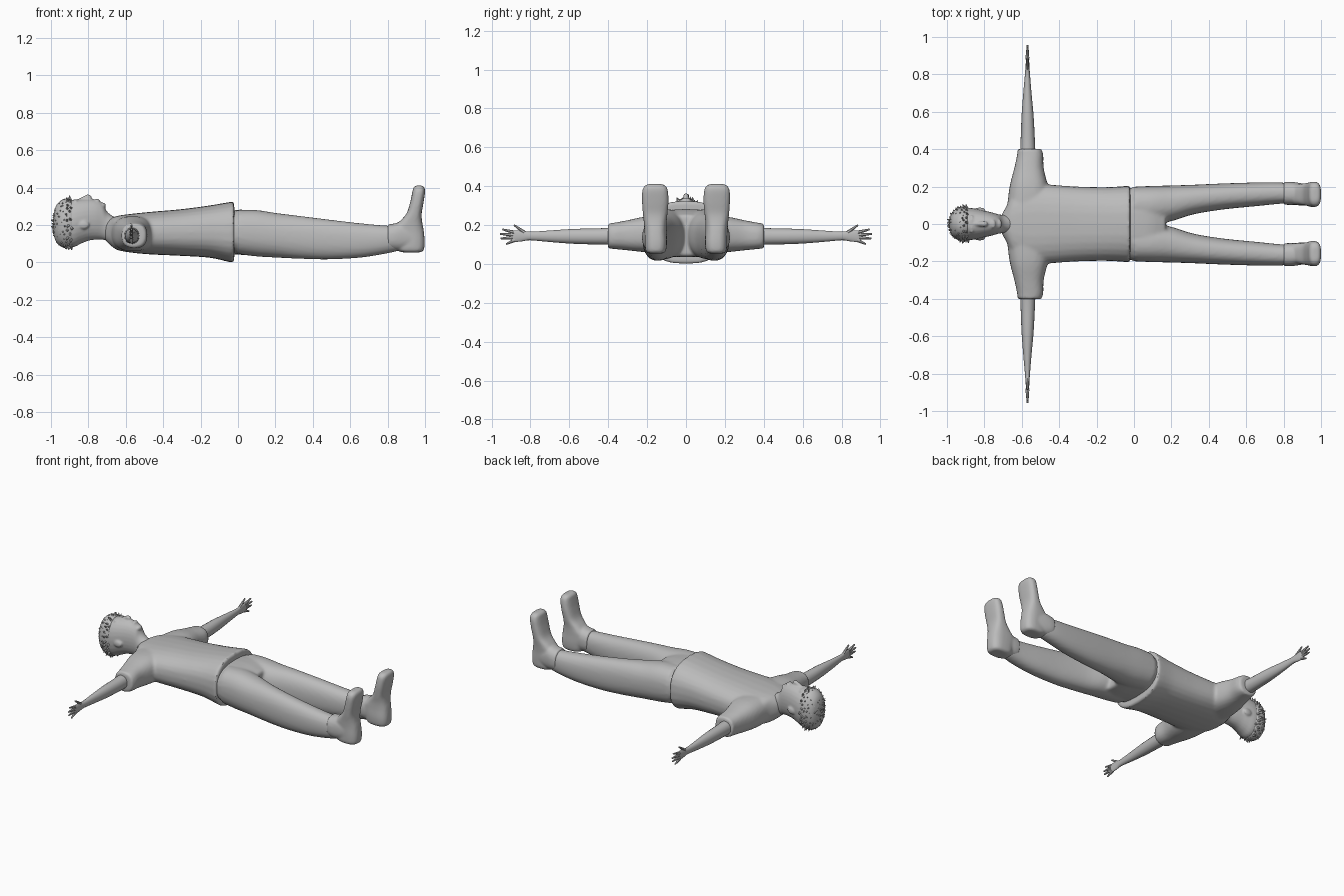
import bpy, bmesh, math, random
from mathutils import Vector

random.seed(4)
cube = bpy.data.objects.get("Cube")
if cube:
    bpy.data.objects.remove(cube)

grey = bpy.data.materials.new("plain grey")
grey.use_nodes = True
grey.diffuse_color = (0.5, 0.5, 0.5, 1)
grey.node_tree.nodes["Principled BSDF"].inputs["Base Color"].default_value = (0.5, 0.5, 0.5, 1)


def spline(rows, steps):
    """Smoothly fill in rows between the given cross-sections."""
    out = []
    for i in range(len(rows) - 1):
        p = [rows[max(0, min(len(rows) - 1, i + k))] for k in (-1, 0, 1, 2)]
        for s in range(steps):
            t = s / steps
            out.append([0.5 * (2 * b + (c - a) * t + (2 * a - 5 * b + 4 * c - d) * t * t
                               + (3 * b - a - 3 * c + d) * t ** 3) for a, b, c, d in zip(*p)])
    return out + [list(rows[-1])]


def loft(bm, axis, rows, side=1, power=2.3, n=28, steps=4):
    """Skin rounded sections (position, min u, max u, min v, max v) along an axis."""
    order = {"x": (0, 1, 2), "y": (1, 0, 2), "z": (2, 0, 1)}[axis]
    rings = []
    for t, u0, u1, v0, v1 in spline(rows, steps):
        ring = []
        for k in range(n):
            a = 2 * math.pi * k / n
            c, s = math.cos(a), math.sin(a)
            co = Vector()
            co[order[0]] = t
            co[order[1]] = (u0 + u1) / 2 + (u1 - u0) / 2 * math.copysign(abs(c) ** (2 / power), c)
            co[order[2]] = (v0 + v1) / 2 + (v1 - v0) / 2 * math.copysign(abs(s) ** (2 / power), s)
            co.y *= side
            ring.append(bm.verts.new(co))
        rings.append(ring)
    for a, b in zip(rings, rings[1:]):
        for k in range(n):
            bm.faces.new((a[k], a[(k + 1) % n], b[(k + 1) % n], b[k]))
    bm.faces.new(rings[0])
    bm.faces.new(rings[-1])


def spike(bm, start, end, r0, r1, n=7):
    """Tapered round piece between two points."""
    start, end = Vector(start), Vector(end)
    d = end - start
    made = bmesh.ops.create_cone(bm, cap_ends=True, segments=n, radius1=r0, radius2=r1, depth=d.length)
    rot = d.to_track_quat("Z", "Y")
    for v in made["verts"]:
        v.co = rot @ v.co + (start + end) / 2


def finish(bm, name, voxel=0, smooth=0, angle=40):
    bmesh.ops.recalc_face_normals(bm, faces=bm.faces)
    me = bpy.data.meshes.new(name)
    bm.to_mesh(me)
    bm.free()
    me.materials.append(grey)
    ob = bpy.data.objects.new(name, me)
    bpy.context.collection.objects.link(ob)
    bpy.ops.object.select_all(action="DESELECT")
    ob.select_set(True)
    bpy.context.view_layer.objects.active = ob
    if voxel:
        m = ob.modifiers.new("blend", "REMESH")
        m.mode, m.voxel_size, m.use_smooth_shade = "VOXEL", voxel, True
        m = ob.modifiers.new("soften", "SMOOTH")
        m.factor, m.iterations = 0.5, smooth
        bpy.ops.object.modifier_apply(modifier="blend")
        bpy.ops.object.modifier_apply(modifier="soften")
    bpy.ops.object.shade_smooth_by_angle(angle=math.radians(angle))
    return ob


# Shirt: torso with two short sleeves blended together
bm = bmesh.new()
loft(bm, "x", [(-0.71, -.045, .045, .12, .21), (-0.68, -.10, .10, .09, .235), (-0.64, -.18, .18, .065, .25),
               (-0.55, -.215, .215, .05, .262), (-0.45, -.21, .21, .042, .272), (-0.3, -.2, .2, .035, .285),
               (-0.15, -.197, .197, .025, .305), (-0.05, -.203, .203, .003, .322), (-0.02, -.205, .205, 0, .325)],
     power=2.5)
for s in (1, -1):
    loft(bm, "y", [(0.08, -.68, -.44, .06, .25), (0.2, -.665, -.46, .06, .245), (0.3, -.64, -.483, .07, .225),
                   (0.37, -.625, -.485, .077, .212), (0.402, -.622, -.495, .08, .207)], s, 2.5)
finish(bm, "shirt", 0.009, 5)

# Trousers: hips and two legs blended together
bm = bmesh.new()
loft(bm, "x", [(-0.06, -.185, .185, .045, .28), (0.03, -.2, .2, .04, .282), (0.1, -.2, .2, .034, .275),
               (0.17, -.19, .19, .04, .25)], power=2.6)
for s in (1, -1):
    loft(bm, "x", [(0.0, .0, .2, .045, .28), (0.1, .0, .204, .032, .28), (0.2, .015, .206, .026, .265),
                   (0.32, .052, .21, .02, .25), (0.48, .078, .217, .016, .23), (0.65, .095, .222, .025, .21),
                   (0.78, .108, .222, .045, .198), (0.86, .112, .215, .062, .195)], s, 2.3)
finish(bm, "trousers", 0.009, 7)

# Shoes: upright foot with a heel, narrow waist and rounded toe
for s, side in ((1, "left"), (-1, "right")):
    bm = bmesh.new()
    loft(bm, "z", [(0.054, .88, .975, .12, .19), (0.066, .85, .993, .104, .207), (0.11, .835, .998, .098, .212),
                   (0.17, .82, .993, .1, .214), (0.215, .86, .985, .1, .217), (0.26, .90, .982, .095, .222),
                   (0.32, .92, .992, .09, .226), (0.375, .932, 1.0, .093, .225), (0.4, .938, .997, .103, .214),
                   (0.411, .952, .985, .125, .195)], s, 2.8)
    # Ankle collar
    loft(bm, "x", [(0.80, .104, .224, .068, .204), (0.83, .102, .226, .064, .207), (0.87, .103, .222, .062, .215),
                   (0.93, .105, .212, .07, .2)], s, 2.4)
    finish(bm, side + "_shoe", 0.007, 4)

# Bare arms and hands
for s, side in ((1, "left"), (-1, "right")):
    bm = bmesh.new()
    loft(bm, "y", [(0.33, -.61, -.525, .098, .19), (0.45, -.606, -.53, .1, .183), (0.58, -.601, -.537, .104, .18),
                   (0.7, -.592, -.548, .113, .172), (0.8, -.583, -.556, .122, .166),
                   (0.84, -.58, -.559, .117, .172), (0.88, -.577, -.561, .113, .173),
                   (0.9, -.574, -.564, .117, .168)], s, 2.1, 20)
    for y0, z0, y1, z1 in ((.83, .16, .885, .2), (.885, .162, .945, .178), (.89, .149, .957, .154),
                           (.89, .135, .953, .131), (.88, .122, .925, .102)):
        spike(bm, (-.57, s * y0, z0), (-.569, s * y1, z1), .0105, .0045)
    finish(bm, side + "_arm")

# Head and neck, with nose, lips, brow and ears
bm = bmesh.new()
loft(bm, "x", [(-0.978, -.03, .03, .16, .25), (-0.965, -.062, .062, .115, .3), (-0.93, -.083, .083, .088, .328),
               (-0.88, -.086, .086, .082, .335), (-0.84, -.08, .08, .1, .338), (-0.80, -.071, .071, .116, .339),
               (-0.76, -.062, .062, .122, .335), (-0.725, -.052, .052, .122, .318),
               (-0.70, -.049, .049, .115, .272), (-0.66, -.052, .052, .105, .243), (-0.6, -.055, .055, .1, .22)],
     power=2.1)
spike(bm, (-.86, 0, .325), (-.797, 0, .352), .010, .015, 12)
blobs = [((-.797, 0, .348), (.016, .015, .014)), ((-.752, 0, .331), (.012, .024, .01)),
         ((-.722, 0, .304), (.016, .026, .016)), ((-.868, 0, .325), (.014, .05, .013))]
blobs += [((-.825, s * .076, .2), (.03, .012, .022)) for s in (1, -1)]
for c, r in blobs:
    made = bmesh.ops.create_uvsphere(bm, u_segments=14, v_segments=10, radius=1)
    for v in made["verts"]:
        v.co = Vector(c) + Vector(a * b for a, b in zip(v.co, r))
finish(bm, "head", 0.006, 3)

# Hair: cap over the crown covered in short tufts
bm = bmesh.new()
loft(bm, "x", [(-0.986, -.03, .03, .15, .26), (-0.97, -.066, .066, .105, .308), (-0.935, -.088, .088, .08, .338),
               (-0.895, -.089, .089, .078, .338), (-0.885, -.08, .08, .09, .325)], power=2.1)
centre, radii = Vector((-.89, 0, .208)), Vector((.094, .09, .13))
count = 150
for i in range(count):
    h = 1 - i / count * 1.0
    a = i * 2.39996
    q = math.sqrt(1 - h * h)
    d = Vector((-h, q * math.cos(a), q * math.sin(a)))
    p = centre + Vector(x * y for x, y in zip(d, radii))
    lean = Vector([random.uniform(-.6, .6) for _ in range(3)])
    tip = p + (d + lean).normalized() * random.uniform(.012, .022)
    tip.x = max(tip.x, -1.0)
    spike(bm, p - d * .012, tip, .012, .002, 5)
finish(bm, "hair")
